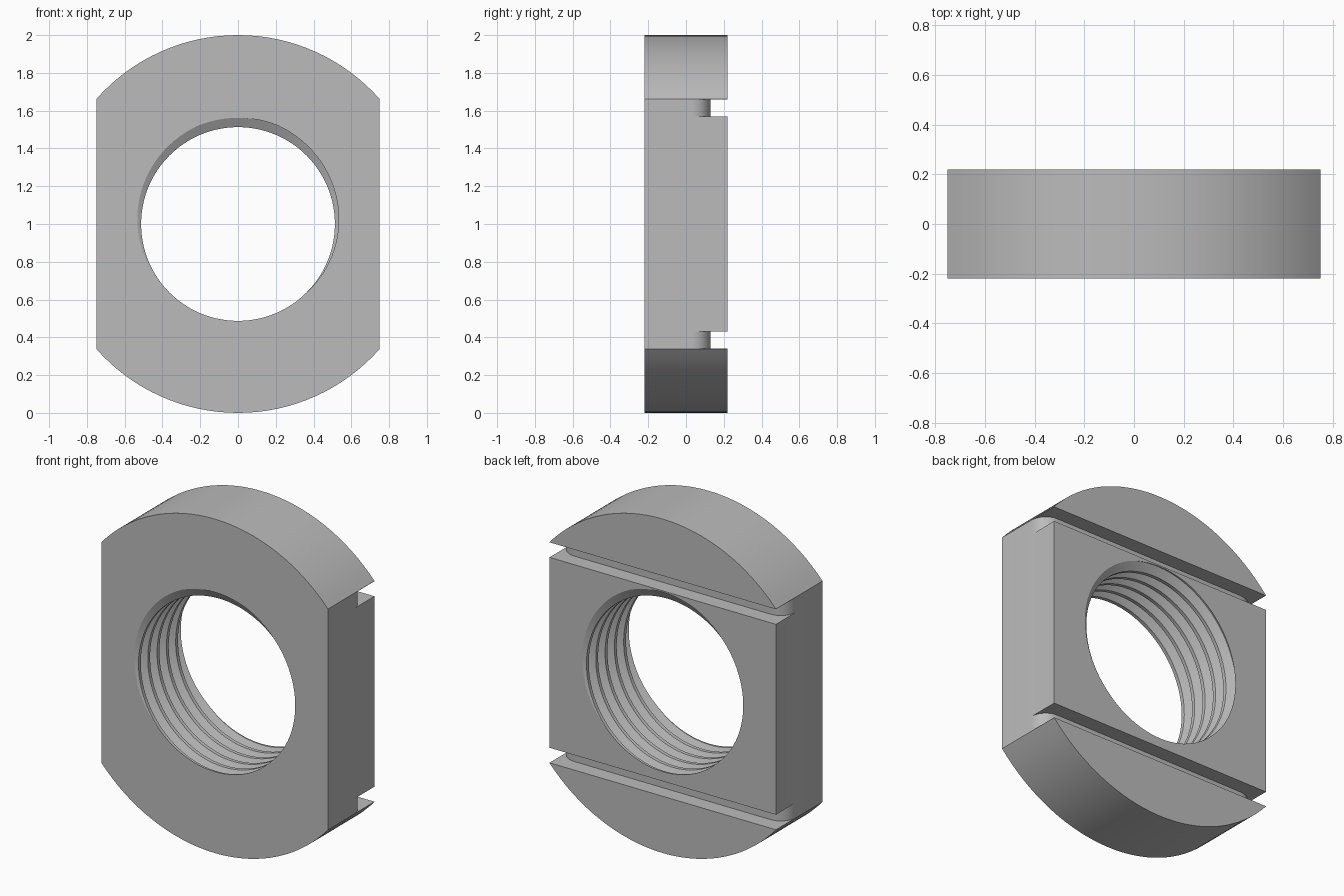
import bpy, bmesh
from math import sin, cos, pi, sqrt, asin
from mathutils import Vector

cube = bpy.data.objects.get("Cube")
if cube:
    bpy.data.objects.remove(cube, do_unlink=True)

HALF_T = 0.22               # half thickness along y
FLAT_X = 0.75               # distance of the side flats
PITCH = 2 * HALF_T / 5      # thread pitch
R_MINOR, R_MAJOR = 0.513, 0.562
SEGS = 96

steel = bpy.data.materials.new("grey_steel")
steel.use_nodes = True
steel.diffuse_color = (0.5, 0.5, 0.5, 1)
steel.node_tree.nodes["Principled BSDF"].inputs["Base Color"].default_value = (0.5, 0.5, 0.5, 1)


def finish(bm, name):
    bmesh.ops.recalc_face_normals(bm, faces=bm.faces)
    mesh = bpy.data.meshes.new(name)
    bm.to_mesh(mesh)
    bm.free()
    obj = bpy.data.objects.new(name, mesh)
    bpy.context.collection.objects.link(obj)
    mesh.materials.append(steel)
    return obj


def prism(name, points, direction):
    """Extrude a closed 3D outline along a vector."""
    bm = bmesh.new()
    face = bm.faces.new([bm.verts.new(p) for p in points])
    ext = bmesh.ops.extrude_face_region(bm, geom=[face])
    moved = [g for g in ext["geom"] if isinstance(g, bmesh.types.BMVert)]
    bmesh.ops.translate(bm, verts=moved, vec=Vector(direction))
    return finish(bm, name)


def thread_cutter():
    """Helical strip of thread profile, wrapped onto itself and capped."""
    shape = [(0, R_MINOR), (1 / 4, R_MINOR), (9 / 16, R_MAJOR), (11 / 16, R_MAJOR)]
    n, turns = len(shape), 11
    bm = bmesh.new()
    grid = []
    for i in range(SEGS):
        a = 2 * pi * i / SEGS
        column = []
        for j in range(n * turns):
            off, r = shape[j % n]
            # groove centre meets the front face at the top of the hole
            y = -HALF_T + PITCH * (off - 5 / 8 + j // n - 2 - (a / (2 * pi) - 1 / 4))
            column.append(bm.verts.new((r * cos(a), y, 1 + r * sin(a))))
        grid.append(column)
    for i in range(SEGS):
        last = i == SEGS - 1
        shift = n if last else 0
        nxt = grid[0 if last else i + 1]
        for j in range(n * turns - 1):
            # after one full turn the strip continues one pitch lower
            k = j - shift
            if k >= 0:
                bm.faces.new((grid[i][j], grid[i][j + 1], nxt[k + 1], nxt[k]))
    # cone caps, well clear of the body
    rim = [e for e in bm.edges if e.is_boundary]
    for side in (-1, 1):
        tip = bm.verts.new((0, side * 1.0, 1))
        for e in rim:
            if (e.verts[0].co.y + e.verts[1].co.y) * side > 0:
                bm.faces.new((e.verts[0], e.verts[1], tip))
    bmesh.ops.triangulate(bm, faces=bm.faces)
    return finish(bm, "thread_cutter")


def slot_cutter(z_low, z_high):
    """Groove across the back, its floor rounded down into both flats."""
    r, floor = 0.1, 0.13
    right = [(0.85, 0.3), (0.85, floor - r)]
    right += [(FLAT_X - r + r * cos(a), floor - r + r * sin(a))
              for a in (pi / 2 * i / 12 for i in range(13))]
    outline = right + [(-x, y) for x, y in reversed(right)]
    return prism("slot_cutter", [(x, y, z_low) for x, y in outline], (0, 0, z_high - z_low))


# Body: disc with two side flats
start = asin(sqrt(1 - FLAT_X ** 2))
arc = [start + (pi - 2 * start) * i / 32 for i in range(33)]
outline = [(cos(a), -HALF_T, 1 + sin(a)) for a in arc]
outline += [(-x, y, 2 - z) for x, y, z in outline]
body = prism("lock_nut_body", outline, (0, 2 * HALF_T, 0))

# Cut the threaded bore and the two back slots
bpy.context.view_layer.objects.active = body
for cutter in (thread_cutter(), slot_cutter(1.57, 1.66), slot_cutter(0.34, 0.43)):
    cutter.hide_render = True
    mod = body.modifiers.new("cut", "BOOLEAN")
    mod.operation = "DIFFERENCE"
    mod.solver = "EXACT"
    mod.object = cutter
    bpy.ops.object.modifier_apply(modifier=mod.name)
    bpy.data.objects.remove(cutter, do_unlink=True)

bpy.ops.object.select_all(action="DESELECT")
body.select_set(True)
bpy.ops.object.shade_smooth_by_angle(angle=pi / 7)
